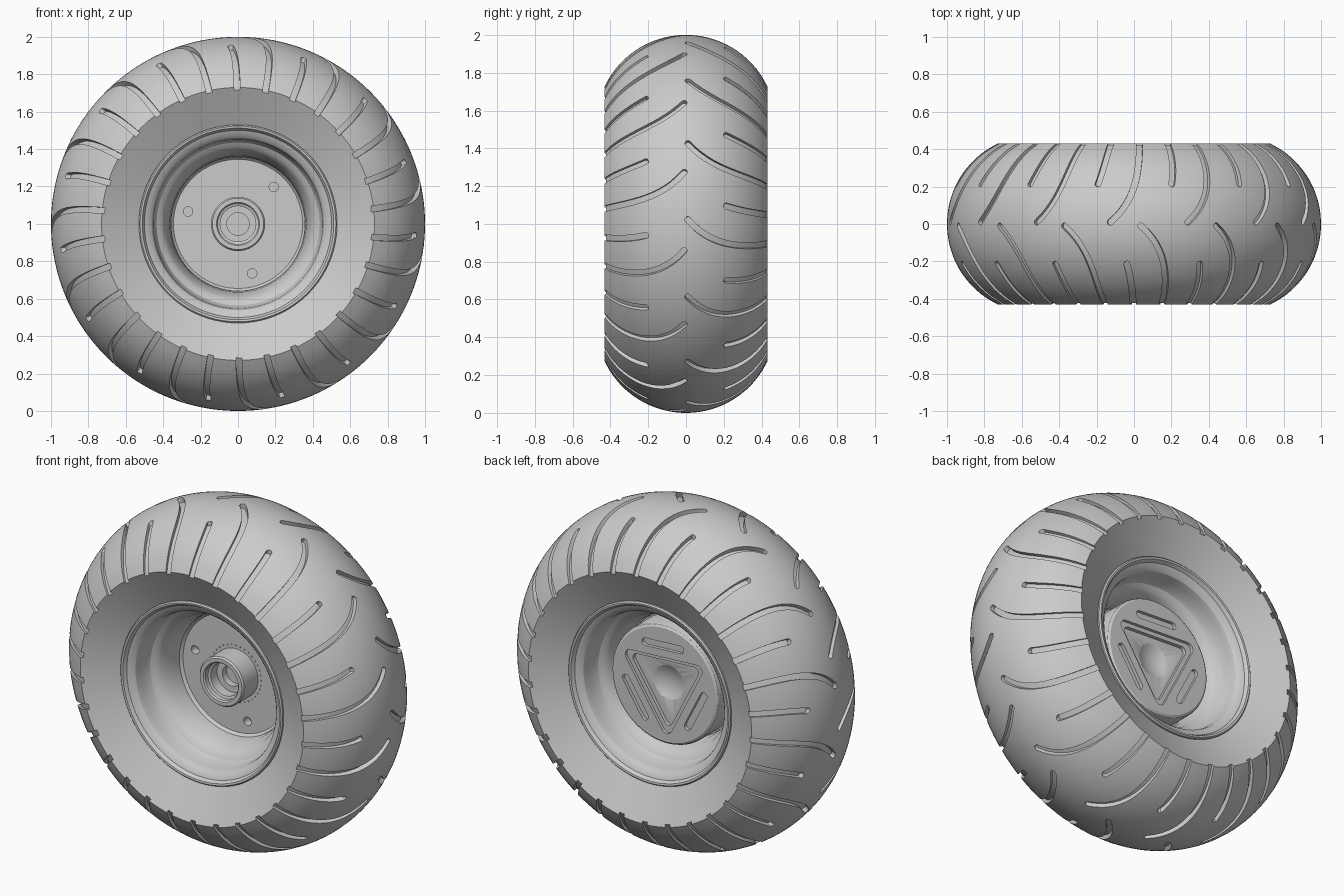
import bpy, bmesh, math
from math import sin, cos, pi, radians, sqrt, exp
from mathutils import Vector

if "Cube" in bpy.data.objects:
    bpy.data.objects.remove(bpy.data.objects["Cube"], do_unlink=True)

grey = bpy.data.materials.new("plain grey")
grey.use_nodes = True
grey.diffuse_color = (0.6, 0.6, 0.6, 1)
grey.node_tree.nodes["Principled BSDF"].inputs["Base Color"].default_value = (0.6, 0.6, 0.6, 1)

HALF = 0.43          # half width of the tyre
ARC = 0.477          # radius of the rounded tread section


def at(r, y, a):
    """Point at radius r and angle a around the axle."""
    return Vector((r * cos(a), y, 1 + r * sin(a)))


def make(name, bm):
    bmesh.ops.remove_doubles(bm, verts=bm.verts, dist=1e-5)
    bmesh.ops.recalc_face_normals(bm, faces=bm.faces)
    mesh = bpy.data.meshes.new(name)
    bm.to_mesh(mesh)
    bm.free()
    mesh.materials.append(grey)
    obj = bpy.data.objects.new(name, mesh)
    bpy.context.collection.objects.link(obj)
    return obj


def skin(bm, rings, loop=False):
    """Join rings of points with quads; cap the ends unless looped."""
    rows = [[bm.verts.new(p) for p in ring] for ring in rings]
    n = len(rows[0])
    for i in range(len(rows) if loop else len(rows) - 1):
        a, b = rows[i], rows[(i + 1) % len(rows)]
        for j in range(n):
            k = (j + 1) % n
            bm.faces.new((a[j], a[k], b[k], b[j]))
    if not loop:
        bm.faces.new(rows[0])
        bm.faces.new(rows[-1])


def lathe(name, profile, steps=128):
    """Turn a profile of (radius, y) around the axle; radius 0 ends are capped."""
    on_axis = profile[0][0] == 0
    pts = profile[1:-1] if on_axis else profile
    bm = bmesh.new()
    skin(bm, [[at(r, y, 2 * pi * k / steps) for k in range(steps)] for r, y in pts],
         loop=not on_axis)
    return make(name, bm)


def select(obj):
    bpy.ops.object.select_all(action="DESELECT")
    obj.select_set(True)
    bpy.context.view_layer.objects.active = obj


def cut(obj, cutter):
    cutter.hide_render = True
    mod = obj.modifiers.new("cut", "BOOLEAN")
    mod.operation, mod.solver, mod.object = "DIFFERENCE", "EXACT", cutter
    select(obj)
    bpy.ops.object.modifier_apply(modifier=mod.name)
    bpy.data.objects.remove(cutter, do_unlink=True)


def smooth(obj):
    select(obj)
    bpy.ops.object.shade_smooth_by_angle(angle=radians(30))


def rounded(centres, radius, steps=8):
    """Rounded outline around counter-clockwise 2D centres."""
    out, n = [], len(centres)
    for i, c in enumerate(centres):
        before, after = c - centres[i - 1], centres[(i + 1) % n] - c
        a0 = math.atan2(before.y, before.x) - pi / 2
        turn = (math.atan2(after.y, after.x) - pi / 2 - a0) % (2 * pi)
        out += [c + radius * Vector((cos(a0 + turn * k / steps), sin(a0 + turn * k / steps)))
                for k in range(steps + 1)]
    return out


def prism(bm, outline, y0, y1):
    skin(bm, [[Vector((p.x, y, 1 + p.y)) for p in outline] for y in (y0, y1)])


# Tyre body: rounded tread and inward sloping sidewalls
def tread(y):
    y = min(abs(y), HALF)
    return 1 - ARC + sqrt(ARC * ARC - y * y)


rows = 32
section = [(tread(y), y) for y in (HALF * (2 * i / rows - 1) for i in range(rows + 1))]
section += [(0.53, 0.33), (0.50, 0.315), (0.50, -0.315), (0.53, -0.33)]
tyre = lathe("tyre", section, 160)


# Curved tread grooves, alternately long and short on each side
def groove(bm, side, tip, start):
    def sweep(y):
        return radians(tip - 10.9 * (1 - exp(-y / 0.15)))

    def path(y):
        return at(tread(y), side * y, sweep(y))

    steps = [0.0, 0.002, 0.005, 0.01]
    steps += [0.01 + (0.45 - start) * k / 14 for k in range(1, 15)]
    rings = []
    for d in steps:
        y = start + d
        q = min(1, max(d / 0.01, 0.04))
        width = 0.016 * sqrt(1 - (1 - q) ** 2)
        out = at(1, 0, sweep(y)) - Vector((0, 0, 1))
        across = (path(y + 0.001) - path(y - 0.001)).cross(out).normalized() * width
        p = path(y)
        hi, lo = out * 0.03, out * -0.026
        rings.append([p + across + hi, p - across + hi, p - across + lo, p + across + lo])
    skin(bm, rings)


bm = bmesh.new()
for side, phase in ((-1, 16.6), (1, 2.0)):
    for k in range(15):
        groove(bm, side, phase + 24 * k, 0.0)
        groove(bm, side, phase + 24 * k + 12, 0.2)
cut(tyre, make("groove_cutter", bm))
smooth(tyre)

# Rim barrel, the same on both sides
half = [(0.53, 0.325), (0.53, 0.34), (0.523, 0.347), (0.512, 0.345), (0.50, 0.325),
        (0.475, 0.315), (0.46, 0.30), (0.452, 0.27), (0.448, 0.22), (0.435, 0.195),
        (0.41, 0.18), (0.393, 0.16), (0.38, 0.12), (0.365, 0.08), (0.358, 0.0)]
rim = lathe("rim", half + [(r, -y) for r, y in reversed(half[:-1])])
smooth(rim)

# Wheel centre: flat plate in front, domed-edge cap at the back
centre = lathe("wheel_centre", [(0, -0.02), (0.345, -0.02), (0.359, -0.035), (0.359, 0.03),
                                (0.35, 0.03), (0.35, 0.18), (0.345, 0.192), (0.333, 0.2), (0, 0.2)])


def back(angle, r):
    return Vector((-r * cos(radians(angle)), r * sin(radians(angle))))


def triangle(r):
    return [back(a, r) for a in (153, 33, -87)]


# Stepped triangular recess and three slots in the cap
bm = bmesh.new()
prism(bm, rounded(triangle(0.25), 0.035), 0.182, 0.25)
for a in (93, 213, 333):
    mid, along = back(a, 0.228), back(a + 90, 0.115)
    prism(bm, rounded([mid - along, mid + along], 0.022), 0.18, 0.25)
cut(centre, make("recess_cutter", bm))
bm = bmesh.new()
prism(bm, rounded(triangle(0.215), 0.028), 0.16, 0.25)
cut(centre, make("inner_recess_cutter", bm))

# Shallow round dimple in the middle of the cap
bm = bmesh.new()
bmesh.ops.create_uvsphere(bm, u_segments=48, v_segments=48, radius=0.2)
bmesh.ops.translate(bm, verts=bm.verts, vec=(0, 0.333, 1))
cut(centre, make("dimple_cutter", bm))

# Three round holes in the front plate
bm = bmesh.new()
for a in (46, 166, 286):
    c = Vector((cos(radians(a)), sin(radians(a)))) * 0.275
    d = Vector((0.0001, 0))
    prism(bm, rounded([c - d, c + d], 0.025), -0.06, 0.03)
cut(centre, make("hole_cutter", bm))
smooth(centre)

# Hub tube with a stepped bore
hub = lathe("hub", [(0.145, -0.01), (0.145, -0.15), (0.137, -0.16), (0.115, -0.16),
                    (0.108, -0.152), (0.108, -0.125), (0.095, -0.12), (0.095, -0.06),
                    (0.06, -0.06), (0.06, -0.01)], 64)
smooth(hub)

# Ring of tiny studs around the hub
bm = bmesh.new()
for k in range(36):
    a = 2 * pi * k / 36
    c = Vector((cos(a), sin(a))) * 0.165
    d = Vector((0.0001, 0))
    prism(bm, rounded([c - d, c + d], 0.004, 4), -0.025, -0.015)
make("hub_studs", bm)
